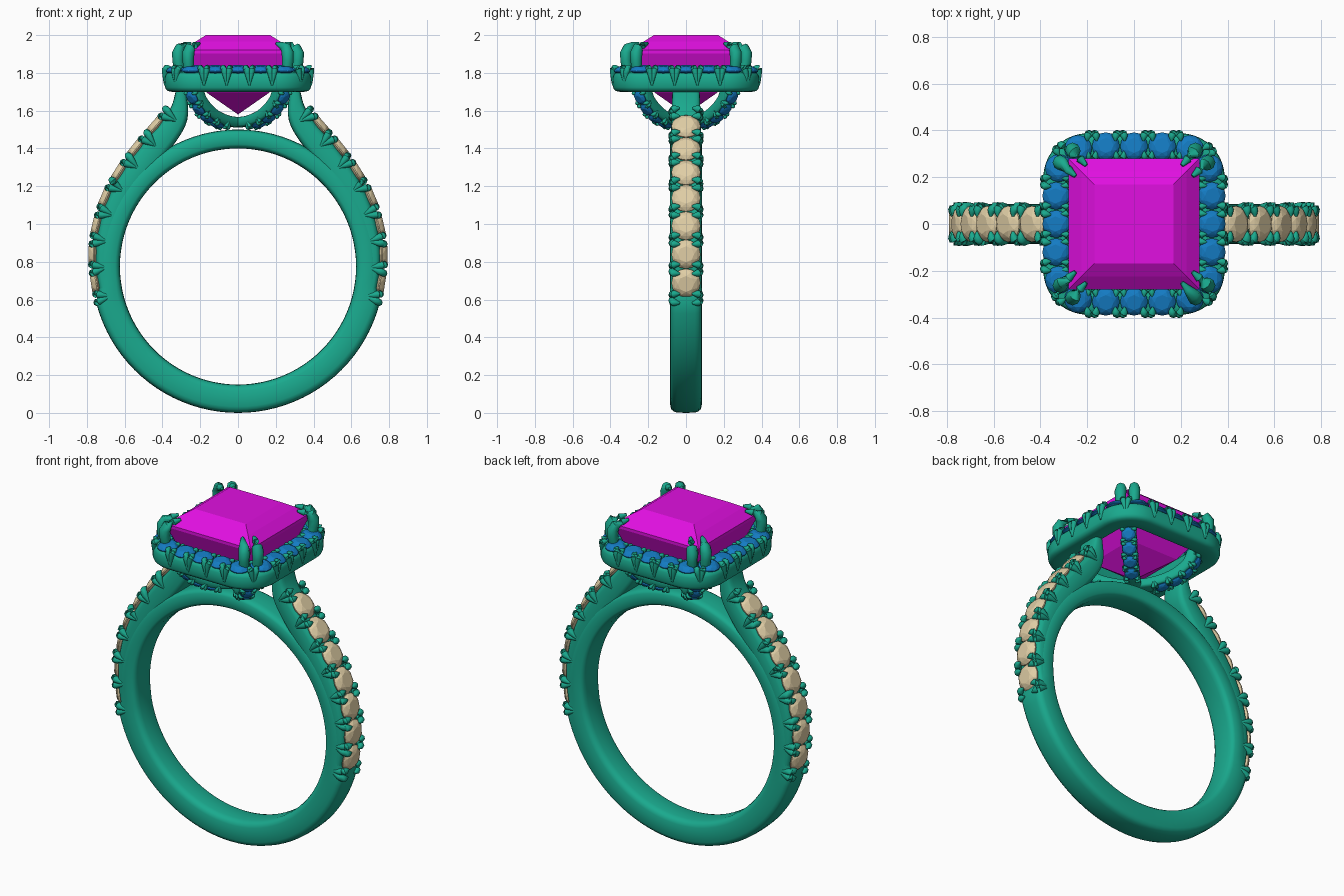
import bpy, bmesh
from math import sin, cos, pi, radians, copysign
from mathutils import Vector as V, Matrix

if "Cube" in bpy.data.objects:
    bpy.data.objects.remove(bpy.data.objects["Cube"])

CZ, RIN = 0.775, 0.625          # finger hole centre height and radius


def material(name, col):
    m = bpy.data.materials.new(name)
    m.diffuse_color = (*col, 1)
    m.use_nodes = True
    m.node_tree.nodes["Principled BSDF"].inputs["Base Color"].default_value = m.diffuse_color
    return m


METAL = material("metal", (0.01, 0.40, 0.27))
BLUE = material("blue_stone", (0.007, 0.20, 0.55))
PINK = material("magenta_stone", (0.75, 0.005, 0.75))
CREAM = material("cream_stone", (0.75, 0.62, 0.38))


def finish(bm, name, mat, smooth=True):
    bmesh.ops.recalc_face_normals(bm, faces=bm.faces)
    me = bpy.data.meshes.new(name)
    bm.to_mesh(me)
    bm.free()
    me.materials.append(mat)
    ob = bpy.data.objects.new(name, me)
    bpy.context.collection.objects.link(ob)
    if smooth:
        bpy.ops.object.select_all(action='DESELECT')
        ob.select_set(True)
        bpy.context.view_layer.objects.active = ob
        bpy.ops.object.shade_smooth_by_angle(angle=radians(50))


def spline(pts, n):
    """n+1 evenly indexed Catmull-Rom samples through pts."""
    p = [V(q) for q in pts]
    p = [2 * p[0] - p[1]] + p + [2 * p[-1] - p[-2]]
    out = []
    for i in range(n + 1):
        u = i / n * (len(pts) - 1)
        k = min(int(u), len(pts) - 2)
        t = u - k
        a, b, c, d = p[k:k + 4]
        out.append(0.5 * (2 * b + (c - a) * t + (2 * a - 5 * b + 4 * c - d) * t * t
                          + (3 * b - a - 3 * c + d) * t ** 3))
    return out


def along(pts, s):
    """Point and tangent at arc length s on a polyline."""
    for a, b in zip(pts, pts[1:]):
        l = (b - a).length
        if s <= l:
            break
        s -= l
    t = (b - a).normalized()
    return (a + t * s if s <= l else b + t * s), t


def loft(bm, rings, closed=False):
    vs = [[bm.verts.new(p) for p in r] for r in rings]
    n = len(vs[0])
    for a, b in zip(vs, vs[1:] + vs[:1] if closed else vs[1:]):
        for i in range(n):
            bm.faces.new((a[i], a[(i + 1) % n], b[(i + 1) % n], b[i]))
    if not closed:
        bm.faces.new(vs[0])
        bm.faces.new(vs[-1])


def section(p, q, lat, e=0.5, n=20):
    """Rounded rectangle spanning p to q, with half-width vector lat."""
    f = lambda x: copysign(abs(x) ** e, x)
    return [(p + q) / 2 + (q - p) / 2 * f(cos(2 * pi * i / n)) + lat * f(sin(2 * pi * i / n))
            for i in range(n)]


def claw(bm, pts, radii):
    """Tapered round-ended tube."""
    path, rad = spline(pts, 7), spline([(r, 0) for r in radii], 7)
    rings = []
    for i, p in enumerate(path):
        t = (path[min(i + 1, 7)] - path[max(i - 1, 0)]).normalized()
        u = t.orthogonal().normalized()
        w = t.cross(u)
        rings.append([p + (u * cos(a) + w * sin(a)) * rad[i][0]
                      for a in (2 * pi * k / 8 for k in range(8))])
    loft(bm, rings)


def brilliant(bm, c, nrm, r):
    rot = nrm.to_track_quat('Z', 'Y').to_matrix()
    pts = [V((0, 0, -0.6))]
    for rad, z, n, off in ((0.55, 0.38, 8, 0), (0.82, 0.25, 8, 0.5), (1, 0.04, 16, 0), (1, -0.04, 16, 0)):
        pts += [V((rad * cos(2 * pi * (k + off) / n), rad * sin(2 * pi * (k + off) / n), z)) for k in range(n)]
    bmesh.ops.convex_hull(bm, input=[bm.verts.new(c + rot @ (p * r)) for p in pts])


def fork(bm, c, t, nrm, lat, spread, depth, size):
    """Pair of prongs splayed in a V from the wall over the stone edge."""
    for s in (-1, 1):
        claw(bm, [c + lat - nrm * depth, c + lat * 1.0 + t * s * spread * 0.7 - nrm * size * 0.3,
                  c + lat * 0.8 + t * s * spread + nrm * size * 0.8,
                  c + lat * 0.42 + t * s * spread * 1.1 + nrm * size],
             [size * 0.3, size, size, size * 0.25])


# Finger band: thick at the bottom, thinner bridge under the head
bm = bmesh.new()
rings = []
for i in range(96):
    a = 2 * pi * i / 96
    d = V((cos(a), 0, sin(a)))
    k = min(1, max(0, (sin(a) + 0.25) / 0.12))
    r = 0.775 - 0.035 * k - 0.015 * max(0, sin(a))
    c = V((0, 0, CZ))
    rings.append(section(c + d * RIN, c + d * r, V((0, 0.085, 0))))
loft(bm, rings, True)
finish(bm, "finger_band", METAL)

# Shoulders rising to the head, with cream stones and prongs
outer = [(0.76, 0, 0.58), (0.79, 0, 0.80), (0.77, 0, 1.0), (0.70, 0, 1.2), (0.57, 0, 1.4),
         (0.405, 0, 1.6), (0.36, 0, 1.72)]
inner = [(0.64, 0, 0.62), (0.645, 0, 0.775), (0.62, 0, 0.95), (0.55, 0, 1.12), (0.43, 0, 1.30),
         (0.275, 0, 1.53), (0.275, 0, 1.73)]
po, pi_ = spline(outer, 40), spline(inner, 40)
bs, bg, bp = bmesh.new(), bmesh.new(), bmesh.new()
for sx in (-1, 1):
    m = Matrix.Diagonal((sx, 1, 1))
    loft(bs, [section(m @ p, m @ (q + (p - q).normalized() * 0.035), V((0, 0.083 - 0.012 * (i / 40) ** 4, 0)))
              for i, (p, q) in enumerate(zip(pi_, po))])
    for i in range(15):
        p, t = along(po, 0.025 + i * 0.079)
        nrm = V((t.z, 0, -t.x))
        if i % 2:
            brilliant(bg, m @ (p - nrm * 0.028), m @ nrm, 0.077)
        else:
            for sy in (-1, 1):
                fork(bp, m @ (p - nrm * 0.028), m @ t, m @ nrm, V((0, 0.075 * sy, 0)), 0.023, 0.065, 0.019)
finish(bs, "shoulders", METAL)
finish(bg, "shoulder_stones", CREAM, False)
finish(bp, "shoulder_prongs", METAL)


# Halo frame: rounded square rail
def rounded_square(h, r, n=10):
    pts = []
    for k in range(4):
        for i in range(n + 1):
            a = pi / 2 * (k + i / n)
            q = Matrix.Rotation(pi / 2 * k, 3, 'Z') @ V((h - r, h - r, 0))
            pts.append(q + V((cos(a), sin(a), 0)) * r)
    return pts


bm = bmesh.new()
zc = V((0, 0, 1.752))
loft(bm, [section(p + zc, q + zc, V((0, 0, 0.053)), 0.55)
          for p, q in zip(rounded_square(0.265, 0.08), rounded_square(0.388, 0.19))], True)
finish(bm, "halo_frame", METAL)

# Halo stones and prongs
track = rounded_square(0.333, 0.15)
track = [(track[-1] + track[0]) / 2] + track
track.append(track[0])
total = sum((b - a).length for a, b in zip(track, track[1:]))
bg, bp = bmesh.new(), bmesh.new()
up = V((0, 0, 1))
for i in range(40):
    p, t = along(track, total * i / 40)
    out = V((t.y, -t.x, 0))
    nrm = (up + out * 0.15).normalized()
    c = p + V((0, 0, 1.815))
    if i % 2 == 0:
        brilliant(bg, c, nrm, 0.059)
    else:
        fork(bp, c, t, up, out * 0.054, 0.018, 0.08, 0.016)
        fork(bp, c, t, up, out * -0.05, 0.016, 0.05, 0.013)
finish(bg, "halo_stones", BLUE, False)
finish(bp, "halo_prongs", METAL)

# Basket arms: curved diagonal supports with small stones
outer = spline([(0.375, 0, 1.73), (0.35, 0, 1.65), (0.26, 0, 1.558), (0.13, 0, 1.505), (-0.01, 0, 1.49)], 24)
inner = spline([(0.29, 0, 1.73), (0.265, 0, 1.67), (0.19, 0, 1.61), (0.09, 0, 1.575), (-0.01, 0, 1.565)], 24)
bs, bg, bp = bmesh.new(), bmesh.new(), bmesh.new()
for k in range(4):
    m = Matrix.Rotation(pi / 4 + pi / 2 * k, 3, 'Z')
    lat = m @ V((0, 0.042, 0))
    loft(bs, [section(m @ p, m @ (q + (p - q).normalized() * 0.02), lat, n=16) for p, q in zip(inner, outer)])
    for i in range(9):
        p, t = along(outer, 0.03 + i * 0.042)
        nrm = V((-t.z, 0, t.x))
        if i % 2:
            brilliant(bg, m @ (p - nrm * 0.014), m @ nrm, 0.039)
        else:
            for s in (-1, 1):
                fork(bp, m @ (p - nrm * 0.014), m @ t, m @ nrm, lat * s * 0.9, 0.011, 0.03, 0.010)
finish(bs, "basket_arms", METAL)
finish(bg, "basket_stones", BLUE, False)
finish(bp, "basket_prongs", METAL)

# Centre stone: square step cut
bm = bmesh.new()
pts = [(0, 0, 1.58)]
for h, z in ((0.17, 2.0), (0.225, 1.965), (0.28, 1.92), (0.28, 1.903), (0.24, 1.80), (0.165, 1.695)):
    pts += [(x * h, y * h, z) for x in (-1, 1) for y in (-1, 1)]
bmesh.ops.convex_hull(bm, input=[bm.verts.new(p) for p in pts])
finish(bm, "centre_stone", PINK, False)

# Double corner claws
bm = bmesh.new()
for sx in (-1, 1):
    for sy in (-1, 1):
        for a, b in ((0.035, 0), (0, 0.035)):
            f = lambda d, k, z: V((sx * (d + a * k), sy * (d + b * k), z))
            claw(bm, [f(0.25, 1, 1.74), f(0.262, 1.5, 1.84), f(0.258, 1.5, 1.925), f(0.205, 1.3, 1.957)],
                 [0.024, 0.029, 0.031, 0.008])
finish(bm, "corner_claws", METAL)
